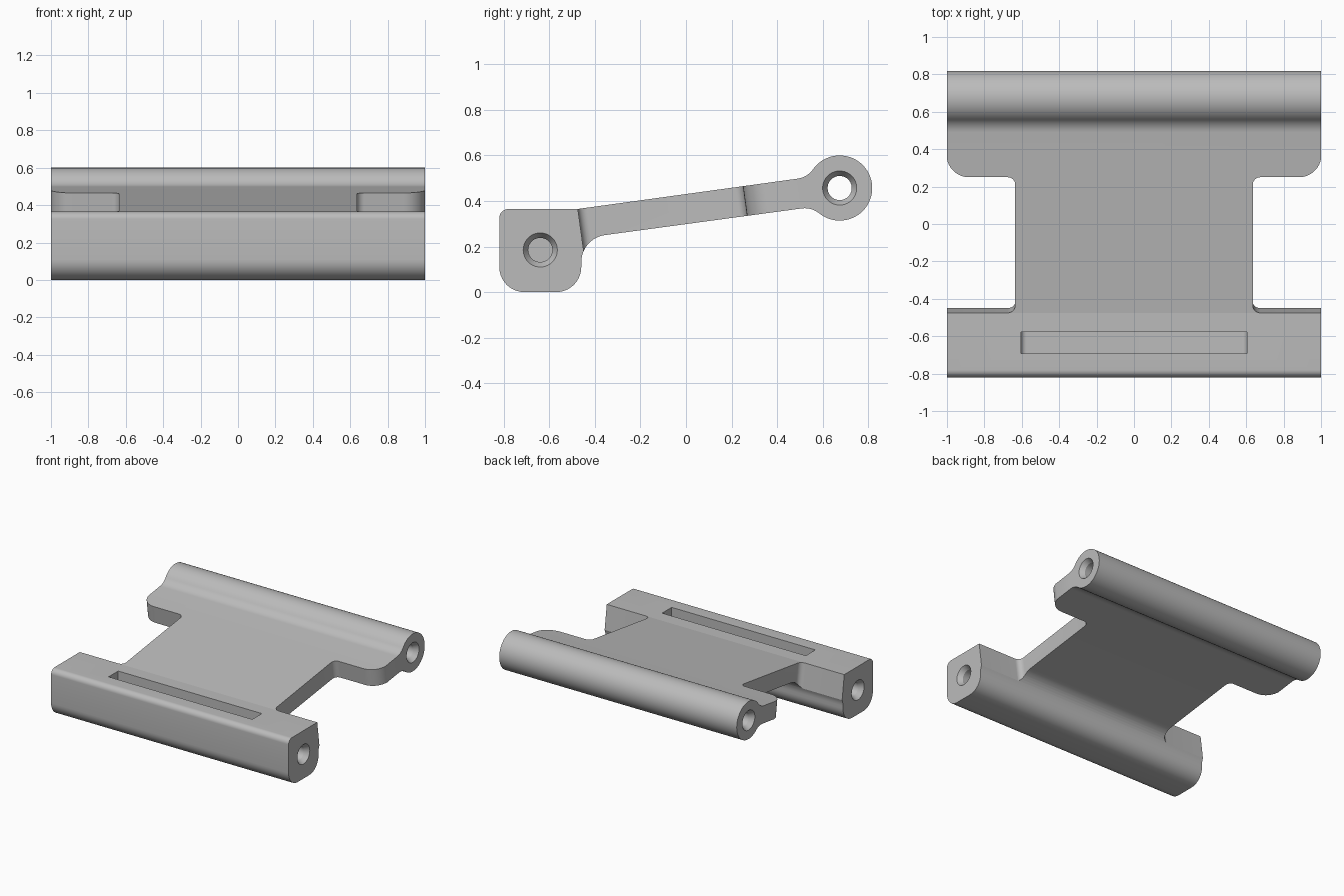
import bpy, bmesh, math
from mathutils import Vector

if "Cube" in bpy.data.objects:
    bpy.data.objects.remove(bpy.data.objects["Cube"])

grey = bpy.data.materials.new("light grey")
grey.use_nodes = True
grey.diffuse_color = (0.5, 0.5, 0.5, 1)
grey.node_tree.nodes["Principled BSDF"].inputs["Base Color"].default_value = (0.5, 0.5, 0.5, 1)


def loft(name, sections):
    """Solid skinned through equal-length rings of points, capped at both ends."""
    bm = bmesh.new()
    rings = [[bm.verts.new(p) for p in s] for s in sections]
    n = len(rings[0])
    for a, b in zip(rings, rings[1:]):
        for i in range(n):
            j = (i + 1) % n
            bm.faces.new((a[i], a[j], b[j], b[i]))
    bm.faces.new(rings[0])
    bm.faces.new(rings[-1])
    bmesh.ops.recalc_face_normals(bm, faces=bm.faces)
    mesh = bpy.data.meshes.new(name)
    bm.to_mesh(mesh)
    bm.free()
    mesh.materials.append(grey)
    obj = bpy.data.objects.new(name, mesh)
    bpy.context.collection.objects.link(obj)
    return obj


def arc(c, r, a0, a1, n=12):
    return [(c[0] + r * math.cos(math.radians(a0 + (a1 - a0) * i / n)),
             c[1] + r * math.sin(math.radians(a0 + (a1 - a0) * i / n))) for i in range(n + 1)]


def corner(prev, p, nxt, r):
    """Round the corner p between two neighbours with radius r."""
    p = Vector(p)
    u, v = (Vector(prev) - p).normalized(), (Vector(nxt) - p).normalized()
    half = math.acos(u.dot(v)) / 2
    c = p + (u + v).normalized() * (r / math.sin(half))
    d0, d1 = p + u * (r / math.tan(half)) - c, p + v * (r / math.tan(half)) - c
    a0 = math.degrees(math.atan2(d0.y, d0.x))
    turn = math.degrees(math.atan2(d0.x * d1.y - d0.y * d1.x, d0.dot(d1)))
    return arc(c, r, a0, a0 + turn, 10)


def rounded(points):
    """Closed outline from (a, b, radius) corners."""
    out = []
    for i, (a, b, r) in enumerate(points):
        prev, nxt = points[i - 1][:2], points[(i + 1) % len(points)][:2]
        out += corner(prev, (a, b), nxt, r) if r else [(a, b)]
    return out


# Side profile: block, sloping web and round barrel
SLOPE = 0.138
TILT = math.degrees(math.atan(SLOPE))
barrel, R, F = (0.675, 0.457), 0.143, 0.1
block = (-0.64, 0.185)
reach = math.degrees(math.asin((F + 0.066) / (R + F)))
side = 180 - reach


def top_z(y):
    return 0.4305 + SLOPE * y


def polar(angle):
    a = math.radians(angle)
    return (barrel[0] + (R + F) * math.cos(a), barrel[1] + (R + F) * math.sin(a))


profile = arc(polar(side + TILT), F, TILT - 90, TILT - reach)
profile += arc(barrel, R, side + TILT, TILT - side, 56)[1:-1]
profile += arc(polar(TILT - side), F, TILT + reach, TILT + 90)
under = (-0.46, top_z(-0.46) - 0.131)
profile += corner((0.4, top_z(0.4) - 0.131), under, (-0.46, 0), 0.12)
profile += corner(under, (-0.46, 0), (-0.82, 0), 0.11)
profile += corner((-0.46, 0), (-0.82, 0), (-0.82, 0.365), 0.11)
profile += corner((-0.82, 0), (-0.82, 0.365), (-0.475, 0.365), 0.04)
profile += [(-0.475, 0.365)]
body = loft("hinge_link", [[(x, y, z) for y, z in profile] for x in (-1, 1)])

cutters = []

# Side notches, cut square to the sloping web
notch = rounded([(1.2, -0.475, 0), (0.635, -0.475, 0.04), (0.635, 0.25, 0.04),
                 (1.002, 0.25, 0.12), (1.002, 0.38, 0), (1.2, 0.38, 0)])
for s in (-1, 1):
    cutters.append(loft("notch_cutter", [
        [(s * x, y - SLOPE * (z - top_z(y)), z) for x, y in notch] for z in (0.02, 0.7)]))


# Countersunk pin holes: through the barrel, blind in the block
def hole(centre, stations):
    return loft("hole_cutter", [[(x, y, z) for y, z in arc(centre, r, 0, 360, 40)[:-1]]
                                for x, r in stations])


cutters.append(hole(barrel, [(-1.035, 0.097), (-0.965, 0.053), (0.965, 0.053), (1.035, 0.097)]))
for s in (-1, 1):
    cutters.append(hole(block, [(s * 1.035, 0.097), (s * 0.965, 0.053), (s * 0.68, 0.053)]))

# Long slot in the top of the block, with rounded floor ends
slot = rounded([(-0.605, 0.5, 0), (-0.605, 0.14, 0.03), (0.605, 0.14, 0.03), (0.605, 0.5, 0)])
cutters.append(loft("slot_cutter", [[(x, y, z) for x, z in slot] for y in (-0.692, -0.577)]))

# Cut everything out of the body
for o in bpy.context.selected_objects:
    o.select_set(False)
bpy.context.view_layer.objects.active = body
body.select_set(True)
for c in cutters:
    mod = body.modifiers.new("cut", 'BOOLEAN')
    mod.operation, mod.solver, mod.object = 'DIFFERENCE', 'EXACT', c
    bpy.ops.object.modifier_apply(modifier=mod.name)
    bpy.data.objects.remove(c)

bpy.ops.object.shade_smooth_by_angle(angle=math.radians(25))
